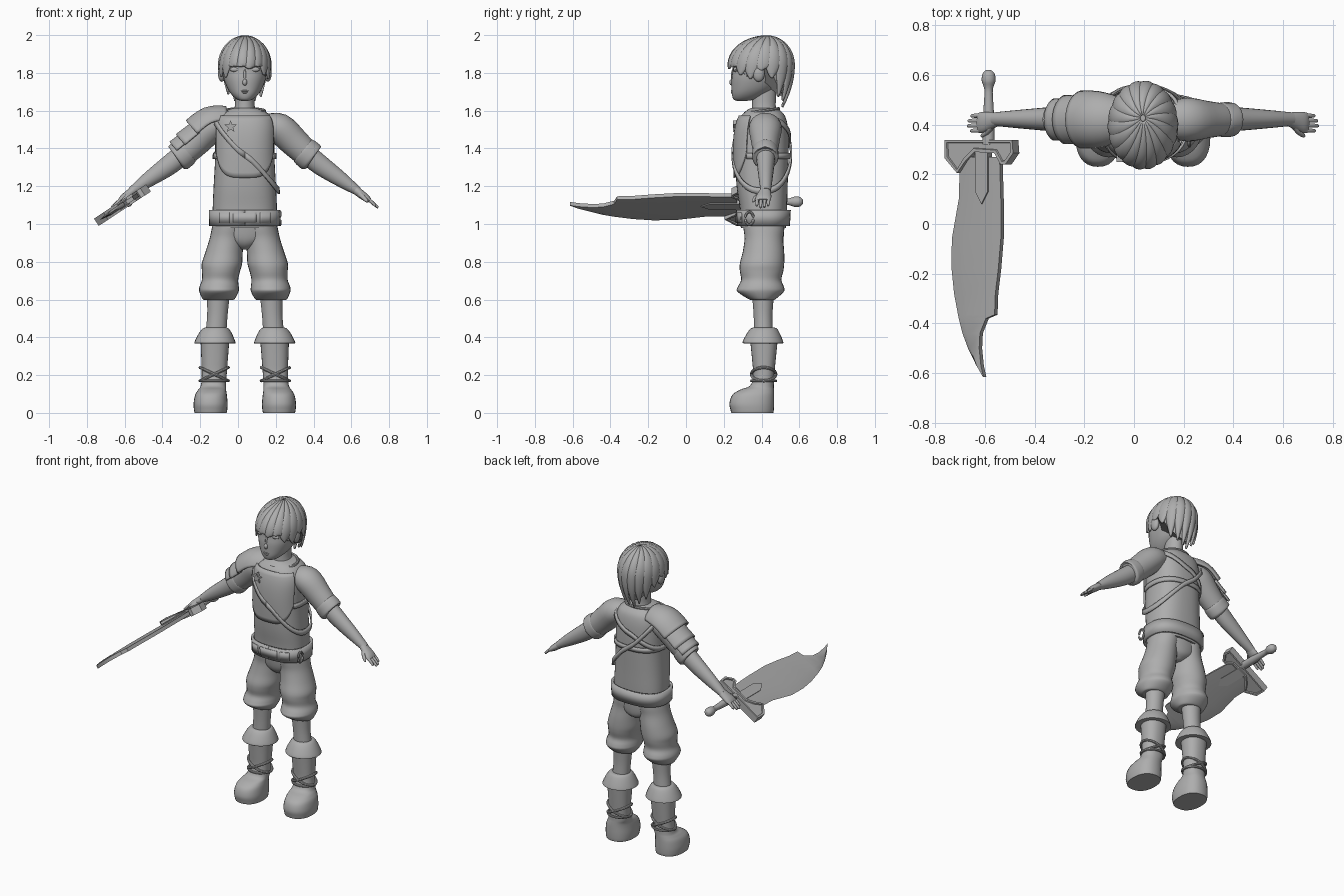
import bpy, bmesh, math
from mathutils import Vector, Matrix

if "Cube" in bpy.data.objects:
    bpy.data.objects.remove(bpy.data.objects["Cube"])

CX = 0.036  # body centre line
grey = bpy.data.materials.new("plain grey")
grey.diffuse_color = (0.42, 0.42, 0.42, 1)
grey.use_nodes = True
grey.node_tree.nodes["Principled BSDF"].inputs["Base Color"].default_value = grey.diffuse_color


def add(name, bm, mirror=False, solid=0, x=CX):
    bmesh.ops.recalc_face_normals(bm, faces=bm.faces)
    me = bpy.data.meshes.new(name)
    bm.to_mesh(me)
    bm.free()
    me.materials.append(grey)
    ob = bpy.data.objects.new(name, me)
    ob.location.x = x
    bpy.context.collection.objects.link(ob)
    if solid:
        m = ob.modifiers.new("thickness", 'SOLIDIFY')
        m.thickness, m.offset = solid, 0
    if mirror:
        ob.modifiers.new("mirror", 'MIRROR').use_mirror_merge = False
    return ob


def skin(name, rings, closed=True, loop=False, **kw):
    """Join rows of points with quads; closed rows get end caps."""
    bm = bmesh.new()
    vs = [[bm.verts.new(p) for p in r] for r in rings]
    n = len(vs[0])
    for i in range(len(vs) if loop else len(vs) - 1):
        a, b = vs[i], vs[(i + 1) % len(vs)]
        for j in range(n if closed else n - 1):
            k = (j + 1) % n
            bm.faces.new((a[j], a[k], b[k], b[j]))
    if closed and not loop:
        bm.faces.new(vs[0])
        bm.faces.new(vs[-1])
    return add(name, bm, **kw)


def smooth(rows, k=4):
    """Catmull-Rom interpolation of parameter rows."""
    out = []
    for i in range(len(rows) - 1):
        p0, p1, p2, p3 = rows[max(i - 1, 0)], rows[i], rows[i + 1], rows[min(i + 2, len(rows) - 1)]
        for s in range(k):
            t = s / k
            out.append(tuple(0.5 * (2 * b + (c - a) * t + (2 * a - 5 * b + 4 * c - d) * t * t
                             + (3 * b - a - 3 * c + d) * t ** 3) for a, b, c, d in zip(p0, p1, p2, p3)))
    return out + [tuple(rows[-1])]


def power(v, p):
    return math.copysign(abs(v) ** (2 / p), v)


def oval(row, a, p=2):
    """Point at angle a (0 = front) on an oval row (x, y_front, y_back, z, half_width)."""
    x, y0, y1, z, rx = row
    return Vector((x + rx * power(math.sin(a), p), (y0 + y1) / 2 - (y1 - y0) / 2 * power(math.cos(a), p), z))


def loft(name, rows, p=2, n=28, k=4, **kw):
    return skin(name, [[oval(r, math.tau * j / n, p) for j in range(n)] for r in smooth(rows, k)], **kw)


def sweep(name, path, y=0.42, half=None, n=20, k=4, **kw):
    """Tube along x-z path rows (x, z, r_normal, r_y[, y]); half gives an open upper shell."""
    rows, rings = smooth(path, k), []
    for i, r in enumerate(rows):
        a, b = rows[max(i - 1, 0)], rows[min(i + 1, len(rows) - 1)]
        d = Vector((b[0] - a[0], 0, b[1] - a[1])).normalized()
        nrm = Vector((-d.z, 0, d.x)) * (1 if d.x > 0 else -1)
        cy = r[4] if len(r) > 4 else y
        angs = [math.tau * j / n for j in range(n)] if half is None else [half * (2 * j / n - 1) for j in range(n + 1)]
        rings.append([Vector((r[0], cy, r[1])) + nrm * r[2] * math.cos(t) + Vector((0, r[3] * math.sin(t), 0)) for t in angs])
    return skin(name, rings, closed=half is None, **kw)


def tube(name, pts, r, **kw):
    """Closed round cord through the points."""
    rings, n = [], len(pts)
    for i, p in enumerate(pts):
        d = (pts[(i + 1) % n] - pts[i - 1]).normalized()
        s = d.cross(Vector((0, 0, 1))).normalized()
        u = s.cross(d)
        rings.append([p + (s * math.cos(t) + u * math.sin(t)) * r for t in [math.tau * j / 8 for j in range(8)]])
    return skin(name, rings, loop=True, **kw)


def ball(name, c, r, **kw):
    bm = bmesh.new()
    bmesh.ops.create_uvsphere(bm, u_segments=16, v_segments=10, radius=1,
                              matrix=Matrix.Translation(c) @ Matrix.Diagonal((*r, 1)))
    return add(name, bm, **kw)


# ---- boots and legs
loft("boot", [(.181, .24, .462, 0, .085), (.181, .236, .465, .015, .088), (.181, .23, .467, .05, .09),
              (.179, .245, .467, .095, .084), (.173, .285, .466, .122, .074), (.166, .34, .465, .145, .067),
              (.162, .355, .467, .2, .066), (.16, .35, .475, .28, .07), (.158, .34, .485, .38, .076)], p=2.3, mirror=True)
loft("boot_cuff", [(.158, .345, .48, .37, .07), (.158, .31, .51, .368, .104), (.158, .30, .515, .376, .108),
                   (.156, .322, .497, .42, .088), (.154, .343, .48, .447, .068), (.152, .36, .46, .452, .05)], mirror=True)
for s in (1, -1):
    tube("boot_cord", [oval((.162, .346, .476, .205 + s * .035 * math.sin(t), .075), t)
                       for t in [math.tau * j / 28 for j in range(28)]], .008, mirror=True)
tube("boot_cord_band", [oval((.162, .346, .476, .17, .074), math.tau * j / 28) for j in range(28)], .007, mirror=True)
loft("lower_leg", [(.152, .36, .46, .43, .055), (.145, .358, .458, .52, .054), (.14, .35, .465, .62, .06)], mirror=True)

# ---- baggy trousers
loft("trouser_leg", [(.139, .35, .46, .598, .07), (.139, .33, .475, .603, .085), (.137, .272, .518, .642, .104),
                     (.136, .275, .518, .668, .104), (.131, .292, .505, .705, .096), (.126, .285, .515, .75, .101),
                     (.121, .285, .52, .79, .107), (.11, .30, .52, .85, .099), (.095, .31, .515, .92, .092),
                     (.086, .305, .52, .97, .09), (.083, .30, .52, 1.01, .085)], mirror=True)
loft("trouser_seat", [(0, .36, .47, .865, .03), (0, .33, .505, .89, .09), (0, .312, .517, .93, .155), (0, .30, .522, 1.01, .168)])

# ---- torso
TORSO = [(0, .29, .53, .98, .168), (0, .285, .535, 1.08, .17), (0, .268, .538, 1.2, .165), (0, .26, .543, 1.35, .157),
         (0, .262, .543, 1.45, .157), (0, .272, .538, 1.52, .155), (0, .29, .525, 1.57, .138),
         (0, .32, .50, 1.6, .10), (0, .345, .48, 1.615, .055)]
loft("torso", TORSO, p=2.5, n=40)
DENSE = smooth(TORSO, 8)


def on_torso(a, z, out):
    hi = next((i for i, r in enumerate(DENSE) if r[3] > z), len(DENSE) - 1)
    r0, r1 = DENSE[max(hi - 1, 0)], DENSE[hi]
    f = (z - r0[3]) / max(r1[3] - r0[3], 1e-6)
    x, y0, y1, _, rx = [p + (q - p) * f for p, q in zip(r0, r1)]
    return oval((0, y0 - out, y1 + out, z, rx + out), a, 2.5)


def band(name, a0, a1, low, high, out, thick, steps=48, k=4):
    """Shell on the torso between two height rules."""
    rows = []
    for i in range(steps + 1):
        a = math.radians(a0 + (a1 - a0) * i / steps)
        rows.append([on_torso(a, low(a) + (high(a) - low(a)) * j / k, out) for j in range(k + 1)])
    return skin(name, rows, closed=False, solid=thick)


band("breastplate", -62, 62, lambda a: 1.245 + .13 * (abs(a) / 1.08) ** 3, lambda a: 1.572, .006, .012, k=12)
band("belt", 0, 360, lambda a: .99, lambda a: 1.075, .012, .016, k=1)
for name, a0, a1 in (("buckle", -14, 14), ("belt_plate_right", 20, 40), ("belt_plate_left", -40, -20)):
    band(name, a0, a1, lambda a: 1.005, lambda a: 1.06, .022, .008, steps=8, k=1)
band("chest_band", 62, 298, lambda a: 1.345, lambda a: 1.375, .006, .009, k=1)
slope = lambda a: 1.365 - .19 * math.sin(a)
band("diagonal_strap", 0, 360, lambda a: slope(a) - .017, lambda a: slope(a) + .017, .014, .01, k=1)
cross = lambda a: 1.46 + .1 * math.sin(a)
band("back_strap", 90, 270, lambda a: cross(a) - .015, lambda a: cross(a) + .015, .008, .01, k=1)
tube("collar", [oval((0, .315, .49, 1.598 - .012 * math.cos(t), .105), t) for t in [math.tau * j / 32 for j in range(32)]], .009)
tube("belt_ring", [Vector((.187, .335 + .022 * math.cos(t), 1.03 + .034 * math.sin(t)))
                   for t in [math.tau * j / 20 for j in range(20)]], .007)
# star badge on the chest
star = [(-.075 + r * math.sin(math.pi * i / 5), 1.515 + r * math.cos(math.pi * i / 5))
        for i in range(10) for r in [(.034, .014)[i % 2]]]
skin("star_badge", [[Vector((x, y, z)) for x, z in star] for y in (.25, .28)])

# ---- arms and hands
sweep("sleeve", [(.10, 1.525, .055, .07), (.18, 1.508, .08, .088), (.26, 1.435, .078, .075), (.33, 1.368, .07, .064)], mirror=True)
sweep("sleeve_cuff", [(.305, 1.392, .065, .06), (.31, 1.388, .076, .068), (.335, 1.367, .08, .07),
                      (.356, 1.35, .077, .068), (.36, 1.347, .06, .055)], mirror=True)
sweep("forearm", [(.31, 1.385, .055, .053), (.40, 1.312, .053, .046), (.51, 1.235, .04, .036),
                  (.60, 1.172, .023, .027)], y=.422, mirror=True)
sweep("palm", [(.585, 1.182, .023, .027, .42), (.615, 1.158, .022, .036, .415), (.645, 1.136, .019, .042, .409),
               (.662, 1.123, .012, .04, .407)], mirror=True)
for i, tip in enumerate((.694, .706, .703, .692)):
    y = .378 + i * .02
    z = 1.127 - (tip - .65) * .72
    sweep("finger", [(.645, 1.135, .009, .009, y), ((.645 + tip) / 2, (1.135 + z) / 2 + .003, .009, .009, y - .002),
                     (tip - .004, z + .003, .007, .007, y - .003), (tip, z, .002, .002, y - .003)], n=10, k=3, mirror=True)
sweep("thumb", [(.605, 1.163, .014, .014, .395), (.625, 1.143, .012, .012, .371), (.645, 1.123, .009, .009, .357),
                (.652, 1.116, .002, .002, .354)], n=10, mirror=True)

# ---- layered shoulder armour on one side
sweep("shoulder_plate_top", [(-.085, 1.54, .08, .085), (-.17, 1.52, .10, .11), (-.24, 1.465, .105, .112)], half=1.4, solid=.012)
sweep("shoulder_plate_middle", [(-.225, 1.465, .088, .095), (-.30, 1.40, .095, .098)], half=1.3, solid=.01)
sweep("shoulder_plate_bottom", [(-.275, 1.42, .082, .085), (-.34, 1.365, .087, .086)], half=1.2, solid=.01)

# ---- head
loft("neck", [(0, .345, .485, 1.57, .065), (0, .35, .475, 1.63, .052), (0, .35, .48, 1.72, .052)])
loft("head", [(0, .27, .32, 1.652, .018), (0, .252, .37, 1.66, .042), (0, .243, .42, 1.685, .07), (0, .241, .47, 1.72, .093),
              (0, .241, .51, 1.77, .112), (0, .247, .535, 1.82, .12), (0, .24, .545, 1.88, .122), (0, .275, .52, 1.94, .1),
              (0, .34, .46, 1.972, .05)], p=2.2, n=32)
ball("nose", (0, .245, 1.75), (.013, .016, .018))
ball("nose_bridge", (0, .249, 1.785), (.008, .011, .035))
ball("eye", (.052, .263, 1.818), (.027, .012, .013), mirror=True)
ball("upper_lip", (0, .243, 1.705), (.02, .006, .004))
ball("lower_lip", (0, .243, 1.696), (.016, .006, .005))
ball("ear", (.122, .385, 1.797), (.02, .032, .044), mirror=True)

# ---- hair: scalp cap plus overlapping locks
ENDS = [(0, 1.84), (40, 1.825), (62, 1.75), (78, 1.815), (105, 1.80), (125, 1.70), (150, 1.65), (180, 1.63)]


def hair_end(a):
    d = abs((math.degrees(a) + 180) % 360 - 180)
    for (d0, z0), (d1, z1) in zip(ENDS, ENDS[1:]):
        if d <= d1:
            return z0 + (z1 - z0) * (d - d0) / (d1 - d0)
    return 1.63


def on_hair(a, z, s):
    f = math.sqrt(max(0, 1 - ((z - 1.84) / .15) ** 2)) if z > 1.84 else 1 - 7.5 * (1.84 - z) ** 2
    return Vector((.134 * f * s * math.sin(a), .398 + .03 * (1 - f) * (z > 1.84) - .17 * f * s * math.cos(a), 1.84 + (z - 1.84) * s))


def hair_z(t, end):
    """Dome first, then straight down to the tip."""
    return 1.84 + .15 * math.cos(t / .6 * math.pi / 2) if t < .6 else 1.84 + (end - 1.84) * (t - .6) / .4


skin("scalp_hair", [[on_hair(math.tau * j / 48, hair_z(.02 + .98 * i / 16, hair_end(math.tau * j / 48) + .025), .965)
                     for j in range(48)] for i in range(17)], closed=True)
LOCKS = 18
for q in range(LOCKS):
    mid = math.tau * (q + .5) / LOCKS
    end = hair_end(mid) + (-.012, .008, 0)[q % 3]
    rows = []
    for i in range(19):
        t = .03 + .97 * i / 18
        w = .235 * (1 - .95 * max(0, (t - .5) / .5) ** 2.2)
        rows.append([on_hair(mid + .3 * (1 - t) ** 2 + w * j / 3, hair_z(t, end), 1.03 - .05 * (j / 3) ** 2) for j in range(-3, 4)])
    skin("hair_lock", rows, closed=False, solid=.009)

# ---- big sword, tilted about its length; outlines given as (x, y) seen from above
TILT = Matrix(((.835, 0, -.55), (0, 1, 0), (.55, 0, .835)))


def sp(x, y, n):
    return TILT @ Vector(((x + .612) / .835, y, n)) + Vector((-.612, 0, 1.10))


BLADE = [(.27, -.535, -.70), (.1, -.53, -.705), (-.06, -.53, -.733), (-.18, -.54, -.734), (-.28, -.552, -.724),
         (-.365, -.555, -.708), (-.38, -.59, -.705), (-.44, -.614, -.69), (-.5, -.617, -.668), (-.57, -.61, -.634), (-.615, -.60, -.603)]
skin("blade", [[sp(b, y, -.011), sp(b, y, .011), sp(b + (e - b) * .72, y, .011), sp(e, y, 0), sp(b + (e - b) * .72, y, -.011)]
               for y, b, e in BLADE], x=0)


def slab(name, outline, h, rim=0):
    ob = skin(name, [[sp(x, y, s) for x, y in outline] for s in (-h, h)], x=0)
    if rim:
        bm = bmesh.new()
        bm.from_mesh(ob.data)
        bmesh.ops.inset_individual(bm, faces=[f for f in bm.faces if len(f.verts) > 4], thickness=rim, depth=0)
        bmesh.ops.inset_individual(bm, faces=[f for f in bm.faces if len(f.verts) > 4], thickness=.003, depth=-.007)
        bm.to_mesh(ob.data)
        bm.free()


slab("guard", [(-.75, .338), (-.478, .338), (-.474, .285), (-.505, .24), (-.525, .24), (-.55, .285), (-.63, .29),
               (-.665, .255), (-.70, .205), (-.75, .265)], .023, .014)
slab("blade_plate", [(-.63, .3), (-.58, .3), (-.58, .13), (-.605, .08), (-.63, .13)], .017)
skin("handle", [[sp(-.585 + r * .835 * math.cos(t), y, r * math.sin(t)) for t in [math.tau * j / 16 for j in range(16)]]
                for y, r in smooth([(.32, .024), (.4, .024), (.46, .021), (.53, .017), (.555, .021), (.575, .028),
                                    (.602, .026), (.617, .014), (.619, .003)], 3)], x=0)

# ---- smooth shading with sharp creases
for ob in bpy.context.scene.objects:
    ob.select_set(True)
    bpy.context.view_layer.objects.active = ob
bpy.ops.object.shade_smooth_by_angle(angle=math.radians(40))
